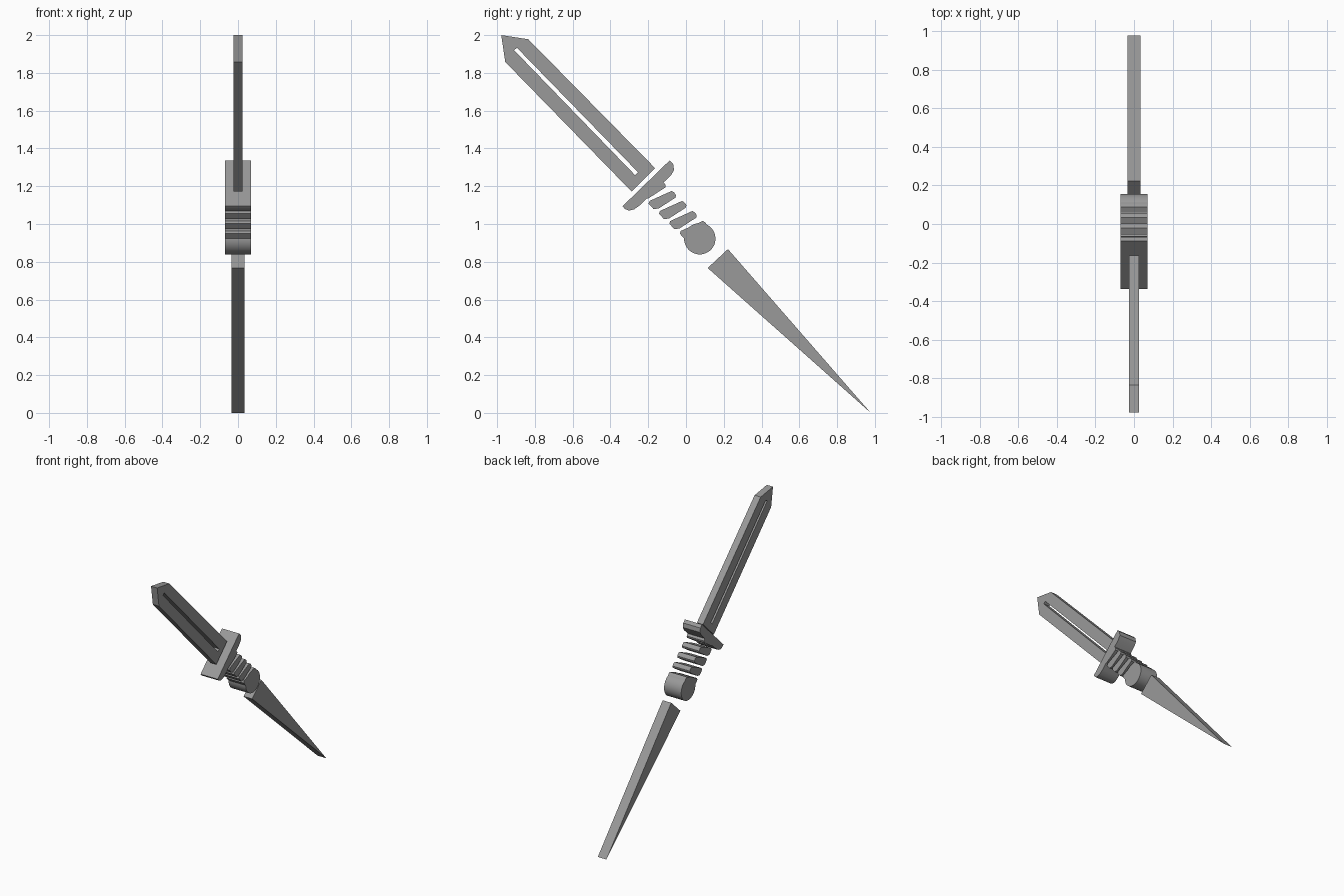
import bpy
import bmesh
import math

cube = bpy.data.objects.get("Cube")
if cube:
    bpy.data.objects.remove(cube, do_unlink=True)

# Single grey finish
grey = bpy.data.materials.new("plain_grey")
grey.use_nodes = True
colour = (0.32, 0.32, 0.32, 1)
grey.diffuse_color = colour
grey.node_tree.nodes["Principled BSDF"].inputs["Base Color"].default_value = colour


def extrude_profile(name, loops, half_width, smooth=False):
    """Fill side-view (y, z) outlines, later loops being holes, and extrude along x."""
    bm = bmesh.new()
    edges = []
    for loop in loops:
        verts = [bm.verts.new((-half_width, y, z)) for y, z in loop]
        edges += [bm.edges.new((v, verts[i - 1])) for i, v in enumerate(verts)]
    bmesh.ops.triangle_fill(bm, edges=edges, use_beauty=True, normal=(1, 0, 0))
    result = bmesh.ops.extrude_face_region(bm, geom=bm.faces[:], use_keep_orig=True)
    moved = [g for g in result["geom"] if isinstance(g, bmesh.types.BMVert)]
    bmesh.ops.translate(bm, verts=moved, vec=(2 * half_width, 0, 0))
    bmesh.ops.recalc_face_normals(bm, faces=bm.faces[:])
    mesh = bpy.data.meshes.new(name)
    bm.to_mesh(mesh)
    bm.free()
    mesh.materials.append(grey)
    obj = bpy.data.objects.new(name, mesh)
    bpy.context.collection.objects.link(obj)
    if smooth:
        bpy.ops.object.select_all(action="DESELECT")
        obj.select_set(True)
        bpy.context.view_layer.objects.active = obj
        bpy.ops.object.shade_smooth_by_angle(angle=math.radians(35))
    return obj


# Blade with a narrow slot cut right through
blade = [(-.978, 2.0), (-.835, 1.978), (-.163, 1.295), (-.288, 1.172), (-.957, 1.858)]
slot = [(-.91, 1.92), (-.895, 1.933), (-.254, 1.274), (-.27, 1.259)]
extrude_profile("blade", [blade, slot], 0.025)

# Cross guard with rounded back corners
guard = [(-.087, 1.336), (-.068, 1.317), (-.063, 1.286), (-.079, 1.259), (-.122, 1.217),
         (-.243, 1.10), (-.275, 1.077), (-.302, 1.071), (-.323, 1.079), (-.336, 1.094)]
extrude_profile("guard", [guard], 0.07, True)

# Slanted grip ridges stepping down the handle
ridge = [(-.069, -.005), (.048, .048), (.061, .04), (.071, .026),
         (.069, .013), (-.021, -.045), (-.048, -.048), (-.074, -.019)]
for i in range(5):
    cy, cz = -.069 + (i - 2) * .055, 1.074 - (i - 2) * .053
    extrude_profile(f"grip_ridge_{i + 1}", [[(cy + y, cz + z) for y, z in ridge]], 0.07, True)

# Round pommel
angles = [2 * math.pi * i / 48 for i in range(48)]
pommel = [(.073 + .083 * math.cos(a), .922 + .083 * math.sin(a)) for a in angles]
extrude_profile("pommel", [pommel], 0.07, True)

# Separate tapering spike below the pommel
extrude_profile("spike", [[(.222, .867), (.115, .767), (.978, 0)]], 0.035)
